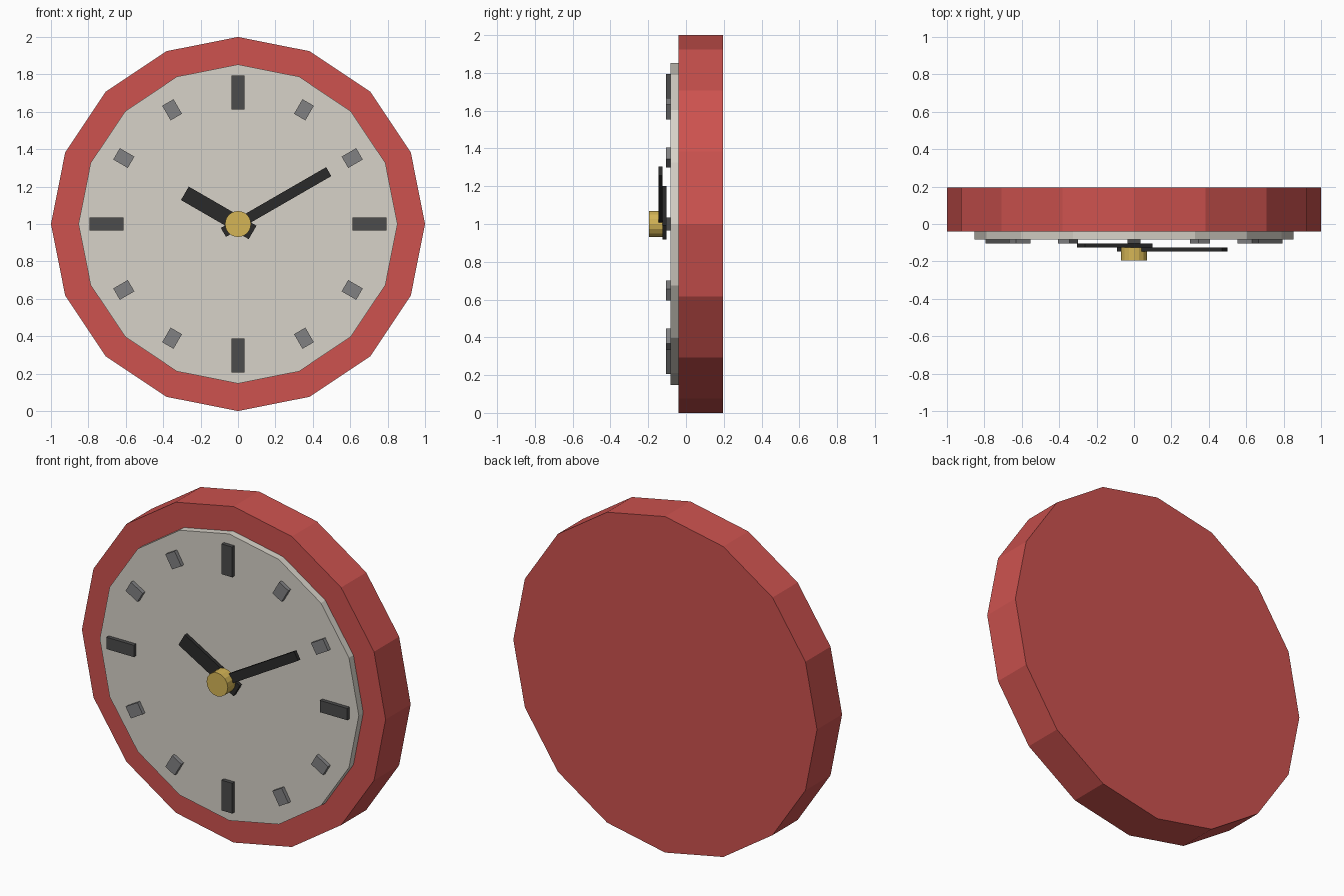
import bpy, bmesh, math
from mathutils import Matrix, Vector

if "Cube" in bpy.data.objects:
    bpy.data.objects.remove(bpy.data.objects["Cube"])


def material(name, rgb):
    m = bpy.data.materials.new(name)
    m.diffuse_color = (*rgb, 1)
    m.use_nodes = True
    m.node_tree.nodes["Principled BSDF"].inputs["Base Color"].default_value = m.diffuse_color
    return m


RED = material("red", (0.61, 0.085, 0.078))
CREAM = material("warm_grey", (0.68, 0.645, 0.58))
DARK = material("dark_grey", (0.072, 0.072, 0.072))
GREY = material("mid_grey", (0.22, 0.22, 0.225))
BLACK = material("black", (0.023, 0.023, 0.023))
GOLD = material("gold", (0.66, 0.46, 0.093))


def finish(name, bm, matrix, mat):
    """Apply the matrix, move to the clock centre and make an object."""
    bmesh.ops.transform(bm, matrix=Matrix.Translation((0, 0, 1)) @ matrix, verts=bm.verts)
    bmesh.ops.recalc_face_normals(bm, faces=bm.faces)
    me = bpy.data.meshes.new(name)
    bm.to_mesh(me)
    bm.free()
    me.materials.append(mat)
    ob = bpy.data.objects.new(name, me)
    bpy.context.collection.objects.link(ob)
    return ob


def disc(name, radius, y0, y1, sides, mat):
    """Flat-faced prism about the y axis with a corner at the top."""
    bm = bmesh.new()
    ring = [bm.verts.new((radius * math.sin(math.tau * i / sides), y0,
                          radius * math.cos(math.tau * i / sides))) for i in range(sides)]
    face = bm.faces.new(ring)
    ext = bmesh.ops.extrude_face_region(bm, geom=[face], use_keep_orig=True)
    top = [g for g in ext["geom"] if isinstance(g, bmesh.types.BMVert)]
    bmesh.ops.translate(bm, vec=Vector((0, y1 - y0, 0)), verts=top)
    return finish(name, bm, Matrix.Identity(4), mat)


def bar(name, r0, r1, width, y0, y1, degrees, mat):
    """Box lying along a radius, clockwise degrees from twelve o'clock."""
    bm = bmesh.new()
    bmesh.ops.create_cube(bm, size=1)
    m = (Matrix.Rotation(math.radians(degrees), 4, 'Y')
         @ Matrix.Translation((0, (y0 + y1) / 2, (r0 + r1) / 2))
         @ Matrix.Diagonal((width, y1 - y0, r1 - r0, 1)))
    return finish(name, bm, m, mat)


# Case and dial
disc("case", 1.0, -0.04, 0.196, 16, RED)
disc("dial", 0.853, -0.082, -0.04, 16, CREAM)

# Hour marks: long at the quarters, short between
for h in range(12):
    if h % 3 == 0:
        bar(f"quarter_mark_{h}", 0.613, 0.793, 0.07, -0.105, -0.082, h * 30, DARK)
    else:
        bar(f"hour_mark_{h}", 0.66, 0.75, 0.07, -0.105, -0.082, h * 30, GREY)

# Hands and centre knob
bar("hour_hand", -0.09, 0.328, 0.083, -0.125, -0.104, -60, BLACK)
bar("minute_hand", -0.09, 0.56, 0.055, -0.146, -0.125, 60, BLACK)
disc("centre_knob", 0.07, -0.196, -0.125, 16, GOLD)
